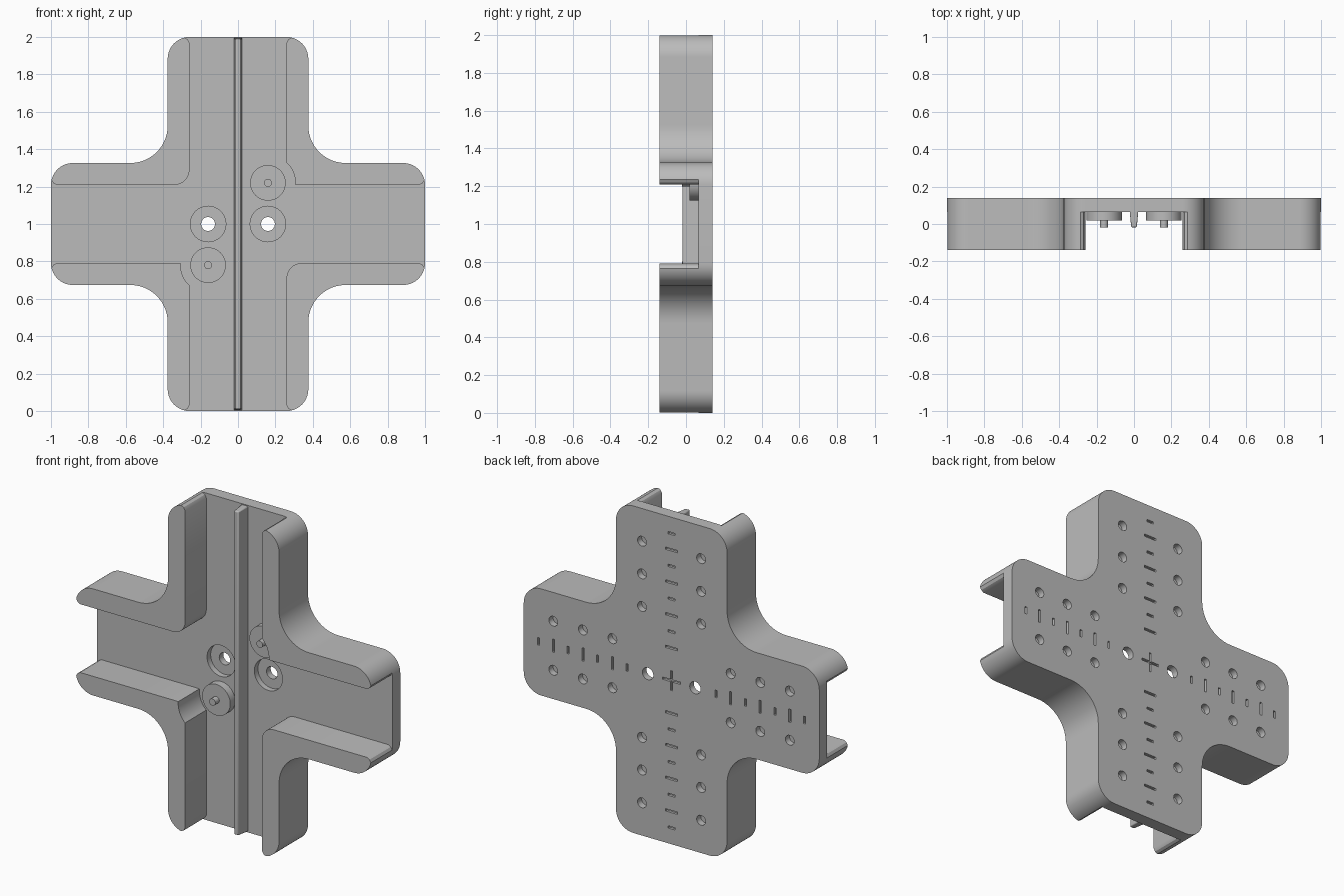
import bpy, bmesh
from math import cos, sin, pi, radians
from mathutils import Vector

cube = bpy.data.objects.get("Cube")
if cube:
    bpy.data.objects.remove(cube, do_unlink=True)

grey = bpy.data.materials.new("matte grey")
grey.use_nodes = True
grey.diffuse_color = (0.5, 0.5, 0.5, 1)
grey.node_tree.nodes["Principled BSDF"].inputs["Base Color"].default_value = (0.5, 0.5, 0.5, 1)

MID = 1.0                                  # height of the cross centre
FRONT, FLOOR, BACK = -0.14, 0.065, 0.14    # depths of the main faces
ARM_X, ARM_Z, CORNER = 0.376, 0.326, 0.117
CHAN_X, CHAN_Z = 0.26, 0.209


def rounded(corners, steps=14):
    """Polygon from (x, z, radius) corners, each right angle turned into an arc."""
    out = []
    for i, (x, z, r) in enumerate(corners):
        p = Vector((x, z))
        if r == 0:
            out.append(p)
            continue
        a = (Vector(corners[i - 1][:2]) - p).normalized() * r
        b = (Vector(corners[(i + 1) % len(corners)][:2]) - p).normalized() * r
        for k in range(steps + 1):
            t = k / steps * pi / 2
            out.append(p + a * (1 - sin(t)) + b * (1 - cos(t)))
    return out


def around(quarter, other=None):
    """Repeat a quarter outline over four quadrants; 'other' is used in two of them."""
    other = other or quarter
    return (quarter + [(-x, z, r) for x, z, r in reversed(other)]
            + [(-x, -z, r) for x, z, r in quarter]
            + [(x, -z, r) for x, z, r in reversed(other)])


def circle(x, z, r, n=32):
    return [(x + r * cos(2 * pi * k / n), z + r * sin(2 * pi * k / n)) for k in range(n)]


def box(x, z, w, h):
    return [(x - w / 2, z - h / 2), (x + w / 2, z - h / 2),
            (x + w / 2, z + h / 2), (x - w / 2, z + h / 2)]


def add_prism(bm, pts, y0, y1):
    """Extrude an x-z outline from y0 to y1."""
    face = bm.faces.new([bm.verts.new((p[0], y0, p[1] + MID)) for p in pts])
    ext = bmesh.ops.extrude_face_region(bm, geom=[face])
    moved = [v for v in ext["geom"] if isinstance(v, bmesh.types.BMVert)]
    bmesh.ops.translate(bm, verts=moved, vec=(0, y1 - y0, 0))


def make(name, prisms):
    bm = bmesh.new()
    for p in prisms:
        add_prism(bm, *p)
    bmesh.ops.recalc_face_normals(bm, faces=bm.faces)
    mesh = bpy.data.meshes.new(name)
    bm.to_mesh(mesh)
    bm.free()
    mesh.materials.append(grey)
    ob = bpy.data.objects.new(name, mesh)
    bpy.context.collection.objects.link(ob)
    return ob


def smooth(ob):
    bpy.ops.object.select_all(action="DESELECT")
    ob.select_set(True)
    bpy.context.view_layer.objects.active = ob
    bpy.ops.object.shade_smooth_by_angle(angle=radians(30))


def cut(ob, cutter):
    mod = ob.modifiers.new("cut", "BOOLEAN")
    mod.operation, mod.solver, mod.object = "DIFFERENCE", "EXACT", cutter
    cutter.hide_render = True
    bpy.context.view_layer.objects.active = ob
    bpy.ops.object.modifier_apply(modifier=mod.name)
    bpy.data.objects.remove(cutter, do_unlink=True)


# Cross-shaped block with rounded corners
outline = rounded(around([(1, ARM_Z, CORNER), (ARM_X, ARM_Z, 0.2), (ARM_X, 1, CORNER)]))
body = make("cross_body", [(outline, FRONT, BACK)])

# Crossing channels: flared ends, two filleted corners, two round clearances for the discs
side_end = [(1.03, 0.265, 0), (0.997, 0.236, 0), (0.988, 0.219, 0), (0.97, CHAN_Z, 0)]
top_end = [(CHAN_X, 0.97, 0), (0.27, 0.988, 0), (0.287, 0.997, 0), (0.316, 1.03, 0)]
clearance = [(0.16 + 0.147 * cos(a), 0.22 + 0.147 * sin(a), 0)
             for a in (radians(-4 + 51 * k / 10) for k in range(11))]
notched = side_end + [(0.33, CHAN_Z, 0)] + clearance + top_end
filleted = side_end + [(CHAN_X, CHAN_Z, 0.08)] + top_end
cut(body, make("channel_cutter",
               [(rounded(around(notched, filleted)), FRONT - 0.1, FLOOR)]))

# Stepped through holes
cut(body, make("recess_cutter", [(circle(s * 0.16, 0, 0.095, 48), FLOOR - 0.03, FLOOR + 0.035)
                                 for s in (-1, 1)]))
cutters = [(circle(s * 0.16, 0, 0.037), 0, BACK + 0.1) for s in (-1, 1)]

# Blind screw holes and ruler marks on the back
HOLE, MARK, OUT = BACK - 0.04, BACK - 0.015, BACK + 0.05
for s in (-1, 1):
    for d in (0.4, 0.6, 0.8):
        for t in (-1, 1):
            cutters.append((circle(t * 0.2, s * d, 0.03, 24), HOLE, OUT))
            cutters.append((circle(s * d, t * 0.15, 0.03, 24), HOLE, OUT))
    for k in range(2, 10):
        size = 0.08 if k % 2 == 0 else 0.045
        cutters.append((box(0, s * k / 10, size, 0.014), MARK, OUT))
        if k > 2:
            cutters.append((box(s * k / 10, 0, 0.014, size), MARK, OUT))
w, h = 0.007, 0.06
cutters.append((rounded(around([(h, w, 0), (w, w, 0), (w, h, 0)])), MARK, OUT))
cut(body, make("back_cutter", cutters))
smooth(body)

# Tapered central rib
rib = make("center_rib", [(box(0, 0, 0.046, 1.99), FLOOR + 0.005, -0.018)])
for v in rib.data.vertices:
    if v.co.y < 0:
        v.co.x *= 0.65
        v.co.z = MID + (v.co.z - MID) * 0.995
bev = rib.modifiers.new("soft edges", "BEVEL")
bev.width, bev.segments = 0.006, 2
smooth(rib)

# Raised discs with pins, diagonally opposite
for name, s in (("upper_left", 1), ("lower_right", -1)):
    x, z = s * 0.16, s * 0.22
    smooth(make(name + "_disc", [(circle(x, z, 0.095, 48), 0.018, FLOOR + 0.005)]))
    smooth(make(name + "_pin", [(circle(x, z, 0.021, 24), -0.02, 0.02)]))
